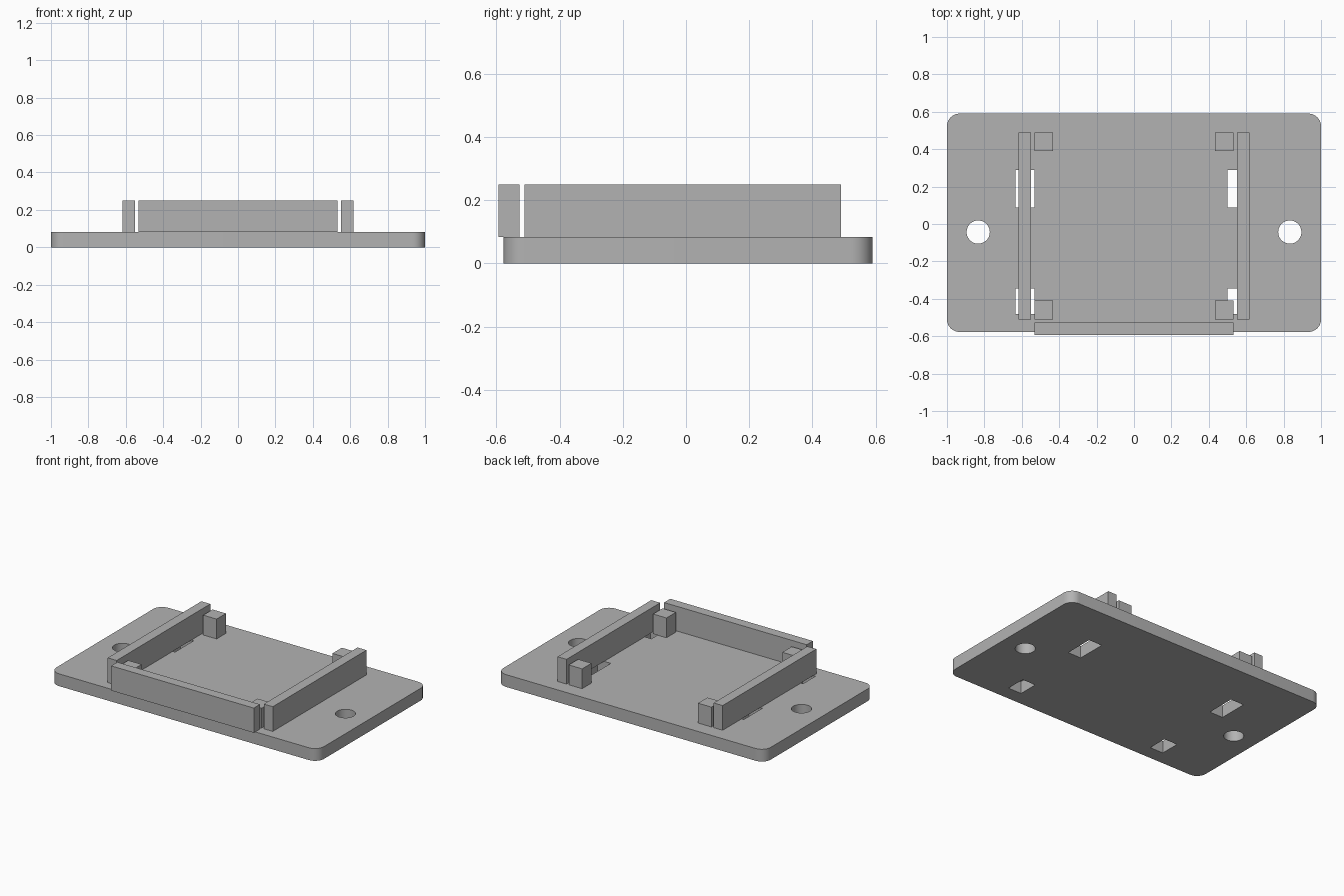
import bpy
import bmesh
import math

cube = bpy.data.objects.get("Cube")
if cube:
    bpy.data.objects.remove(cube, do_unlink=True)

# Single grey plastic
GREY = (0.45, 0.45, 0.45, 1.0)
mat = bpy.data.materials.new("grey_plastic")
mat.use_nodes = True
mat.diffuse_color = GREY
bsdf = next(n for n in mat.node_tree.nodes if n.type == 'BSDF_PRINCIPLED')
bsdf.inputs["Base Color"].default_value = GREY

BASE = 0.083        # plate thickness
WALL_TOP = 0.25
POST_TOP = 0.217
BACK, FRONT = 0.59, -0.577


def prism(name, outline, z0, z1):
    """Extrude a counter-clockwise outline from z0 to z1."""
    bm = bmesh.new()
    face = bm.faces.new([bm.verts.new((x, y, z0)) for x, y in outline])
    top = bmesh.ops.extrude_face_region(bm, geom=[face])["geom"]
    verts = [v for v in top if isinstance(v, bmesh.types.BMVert)]
    bmesh.ops.translate(bm, vec=(0, 0, z1 - z0), verts=verts)
    bmesh.ops.recalc_face_normals(bm, faces=bm.faces)
    mesh = bpy.data.meshes.new(name)
    bm.to_mesh(mesh)
    bm.free()
    mesh.materials.append(mat)
    obj = bpy.data.objects.new(name, mesh)
    bpy.context.collection.objects.link(obj)
    return obj


def box(name, x0, x1, y0, y1, z0, z1):
    return prism(name, [(x0, y0), (x1, y0), (x1, y1), (x0, y1)], z0, z1)


def arc(cx, cy, r, start, sweep, n):
    return [(cx + r * math.cos(start + sweep * i / n),
             cy + r * math.sin(start + sweep * i / n)) for i in range(n + 1)]


# Base plate with rounded corners
R = 0.067
corners = [(1 - R, BACK - R), (R - 1, BACK - R), (R - 1, FRONT + R), (1 - R, FRONT + R)]
outline = []
for i, (cx, cy) in enumerate(corners):
    outline += arc(cx, cy, R, i * math.pi / 2, math.pi / 2, 10)
plate = prism("base_plate", outline, 0, BASE)

# Screw holes and slots cut through the plate
cutters = []
for x in (-0.833, 0.833):
    cutters.append(prism("screw_hole_cutter", arc(x, -0.043, 0.062, 0, math.tau, 48)[:-1], -0.1, 0.2))
for x0 in (-0.633, 0.5):
    for y0, y1 in ((0.088, 0.288), (-0.48, -0.345)):
        cutters.append(box("slot_cutter", x0, x0 + 0.1, y0, y1, -0.1, 0.2))

bpy.context.view_layer.objects.active = plate
for cutter in cutters:
    cutter.hide_render = True
    mod = plate.modifiers.new("cut", 'BOOLEAN')
    mod.operation = 'DIFFERENCE'
    mod.solver = 'EXACT'
    mod.object = cutter
    bpy.ops.object.modifier_apply(modifier=mod.name)
    bpy.data.objects.remove(cutter, do_unlink=True)

bpy.ops.object.select_all(action='DESELECT')
plate.select_set(True)
bpy.ops.object.shade_smooth_by_angle(angle=math.radians(30))

# Front wall, slightly overhanging the plate edge
box("front_wall", -0.533, 0.533, -0.593, -0.527, BASE, WALL_TOP)

# Side walls and inner corner posts
for side, s in (("right", -1), ("left", 1)):
    x0, x1 = sorted((s * 0.55, s * 0.617))
    box(side + "_wall", x0, x1, -0.51, 0.49, BASE, WALL_TOP)
    x0, x1 = sorted((s * 0.433, s * 0.533))
    for end, y0 in (("front", -0.51), ("back", 0.39)):
        box(f"{end}_{side}_post", x0, x1, y0, y0 + 0.1, BASE, POST_TOP)
